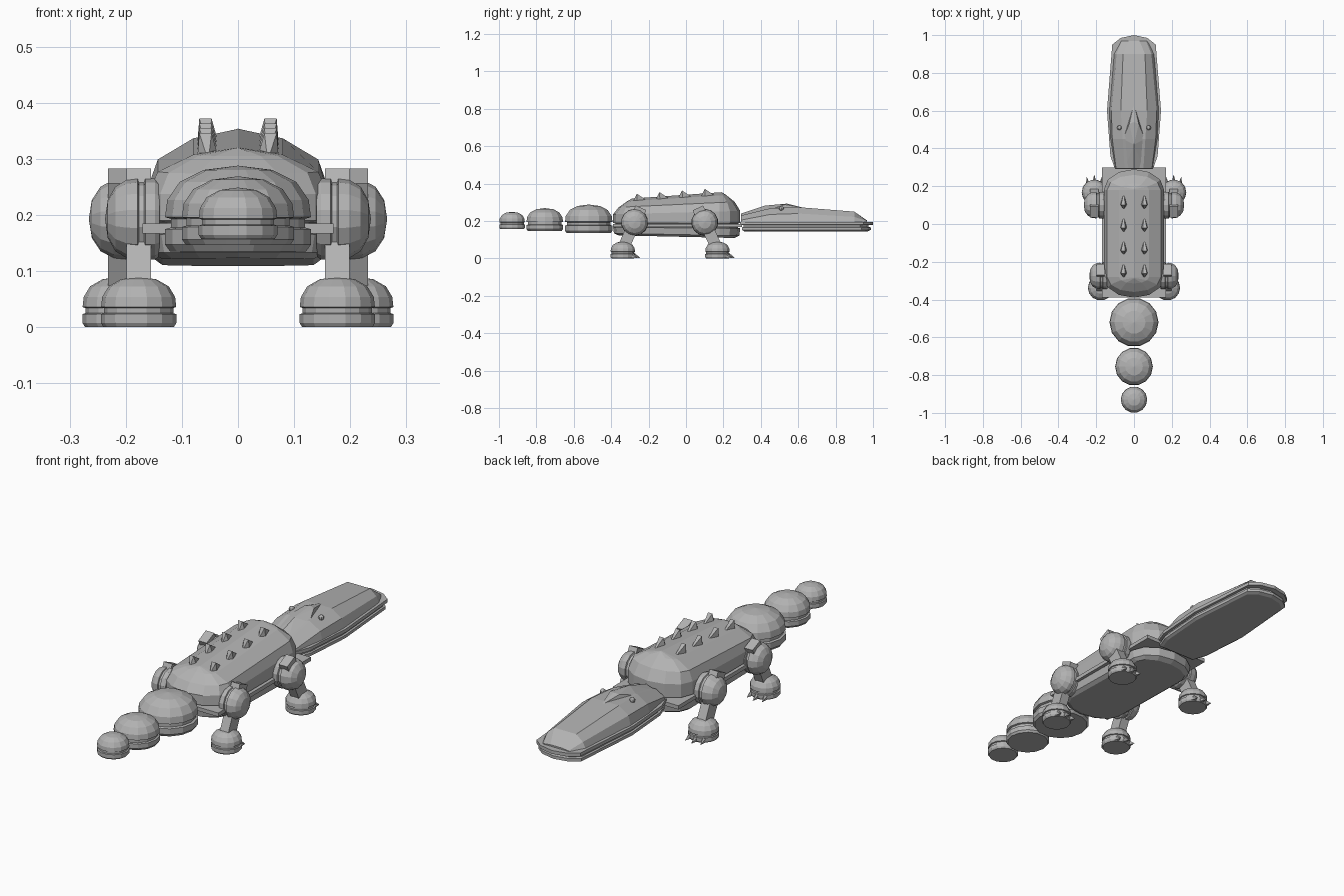
import bpy, bmesh, math
from mathutils import Vector, Matrix

if "Cube" in bpy.data.objects:
    bpy.data.objects.remove(bpy.data.objects["Cube"])

grey = bpy.data.materials.new("stone_grey")
grey.diffuse_color = (0.45, 0.45, 0.45, 1)
grey.use_nodes = True
grey.node_tree.nodes["Principled BSDF"].inputs["Base Color"].default_value = grey.diffuse_color


def finish(name, bm):
    bmesh.ops.remove_doubles(bm, verts=bm.verts, dist=0.0004)
    bmesh.ops.recalc_face_normals(bm, faces=bm.faces)
    me = bpy.data.meshes.new(name)
    bm.to_mesh(me)
    bm.free()
    me.materials.append(grey)
    ob = bpy.data.objects.new(name, me)
    bpy.context.collection.objects.link(ob)
    return ob


def loft(name, rings):
    """Skin a stack of closed rings and cap both ends."""
    bm = bmesh.new()
    vs = [[bm.verts.new(p) for p in r] for r in rings]
    n = len(rings[0])
    for a, b in zip(vs, vs[1:]):
        for i in range(n):
            j = (i + 1) % n
            bm.faces.new((a[i], a[j], b[j], b[i]))
    bm.faces.new(vs[0])
    bm.faces.new(vs[-1])
    return finish(name, bm)


def hull(name, pts):
    bm = bmesh.new()
    for p in pts:
        bm.verts.new(p)
    bmesh.ops.convex_hull(bm, input=bm.verts)
    return finish(name, bm)


# Grooved dome: radius and height fractions
DOME = [(.93, 0), (1, .08), (1, .26), (.92, .28), (.92, .38), (1, .40),
        (.97, .60), (.80, .81), (.47, .95), (.003, 1)]


def dome(name, pos, r, h, sideways=0, n=14):
    rot = Matrix.Rotation(sideways * math.pi / 2, 3, 'Y')
    rings = [[Vector(pos) + rot @ Vector((r * f * math.cos(math.tau * i / n),
                                          r * f * math.sin(math.tau * i / n), h * g))
              for i in range(n)] for f, g in DOME]
    return loft(name, rings)


# Tail beads
for i, (y, z, r, h) in enumerate([(-.52, .135, .13, .153), (-.755, .147, .10, .122),
                                  (-.93, .157, .07, .092)]):
    dome(f"tail_bead_{i + 1}", (0, y, z), r, h)


# Body: stadium rings, top line rising to the front
def body_ring(z, w, inset, n=7):
    pts = []
    for s in (1, -1):
        for k in range(n):
            a = math.pi * k / (n - 1)
            x = s * w * math.cos(a)
            yc = .18 if s > 0 else -.28
            y = yc + s * (.11 - inset) * math.sin(a)
            tilt = .07 * (y + .05) * (z - .19) / .145 if z > .19 else (z - .19) * .3 * y
            pts.append((x, y, z + tilt))
    return pts


loft("body", [body_ring(*r) for r in [
    (.115, .135, .03), (.127, .152, .005), (.163, .158, 0), (.166, .145, .012),
    (.186, .145, .012), (.19, .16, 0), (.245, .16, 0), (.288, .143, .03),
    (.322, .08, .075), (.337, .0001, .1)]])

# Flat plate through the body groove
hull("body_plate", [(x, y, z) for x in (-.17, .17) for y in (-.39, .3) for z in (.167, .185)])

# Back spikes: swept forward, leaning outwards
for s in (-1, 1):
    for i in range(4):
        y = .125 - .121 * i
        z = .335 + .07 * y
        base = [(0, .05), (-.02, -.022), (.02, -.022), (0, -.05)]
        pts = [(s * .053 + dx, y + dy, z - .022) for dx, dy in base]
        pts += [(s * .058 + dx, y - .025, z + .028) for dx in (-.011, .011)]
        hull(f"back_spike_{'left' if s < 0 else 'right'}_{i + 1}", pts)

# Jaws: outline scaled through the mouth groove
half = [(.1, .29), (.125, .36), (.143, .6), (.115, .95), (.07, .985)]
outline = half + [(0, 1.0)] + [(-x, y) for x, y in reversed(half)]
loft("jaws", [[(x * f, .6 + (y - .6) * g, z) for x, y in outline] for z, f, g in [
    (.145, .9, .93), (.152, .98, .97), (.166, .98, .97), (.168, .92, .94),
    (.178, .92, .94), (.18, 1, 1), (.196, 1, 1)]])

# Upper head: cross-sections along y (base, shoulder and top half widths)
head = [(.295, .10, .095, .205, .05, .23), (.45, .125, .115, .235, .06, .268),
        (.6, .132, .12, .24, .07, .274), (.9, .108, .092, .222, .058, .25),
        (.968, .075, .065, .199, .03, .203)]
loft("upper_head", [[(-b, y, .19), (-m, y, zm), (-t, y, zt), (t, y, zt), (m, y, zm), (b, y, .19)]
                    for y, b, m, zm, t, zt in head])

# Brow crest
hull("brow_crest", [(0, .295, .24), (0, .54, .293), (0, .64, .268), (0, .42, .282)]
     + [(s * x, y, z) for s in (-1, 1) for x, y, z in
        [(.05, .295, .222), (.058, .45, .262), (.025, .53, .288)]])

for s in (-1, 1):
    side = "left" if s < 0 else "right"
    # Eye
    bm = bmesh.new()
    bmesh.ops.create_uvsphere(bm, u_segments=8, v_segments=6, radius=.013,
                              matrix=Matrix.Translation((s * .077, .51, .267)))
    finish(f"eye_{side}", bm)
    # Limbs: shoulder x, y, depth and foot x, y
    for part, sx, sy, depth, fx, fy in [("front", .155, .1, .111, .21, .168),
                                        ("rear", .14, -.275, .097, .177, -.338)]:
        dome(f"{part}_shoulder_{side}", (s * sx, sy, .193), .072, depth, s)
        dome(f"{part}_foot_{side}", (s * fx, fy, 0), .067, .09)
        foot, top = Vector((fy, .05)), Vector((sy, .193))
        d = (top - foot).normalized()
        top += d * .085
        p = Vector((d.y, -d.x)) * .031
        hull(f"{part}_leg_{side}", [(s * (fx + dx), *(c + k * p)) for dx in (-.022, .022)
                                    for c in (foot, top) for k in (-1, 1)])
        # Claws
        for c in (-1, 0, 1):
            cx, cy = s * fx + c * .034, fy + .06 - abs(c) * .012
            hull(f"{part}_claw_{side}_{c + 2}",
                 [(cx + dx, cy - .01, z) for dx in (-.012, .012) for z in (.003, .024)]
                 + [(cx, cy, .032), (cx + c * .006, cy + .034, .002)])
